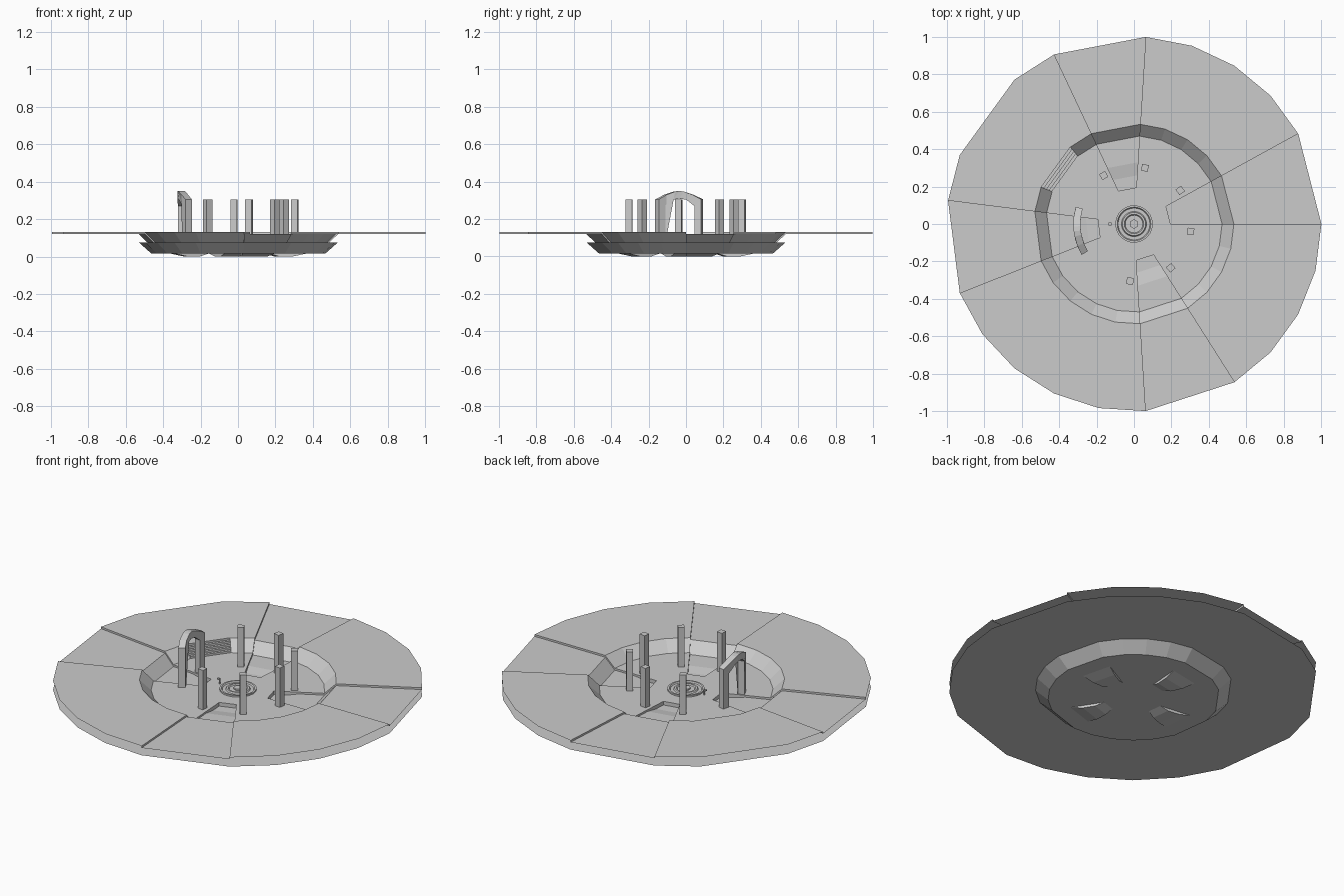
import bpy, bmesh
from math import sin, cos, tau, radians, pi

if "Cube" in bpy.data.objects:
    bpy.data.objects.remove(bpy.data.objects["Cube"])

STEP = tau / 25


def pt(r, k, z):
    return (r * cos(k * STEP), r * sin(k * STEP), z)


def make(name, polys):
    bm = bmesh.new()
    for p in polys:
        bm.faces.new([bm.verts.new(c) for c in p])
    bmesh.ops.remove_doubles(bm, verts=bm.verts, dist=0.0003)
    me = bpy.data.meshes.new(name)
    bm.to_mesh(me)
    bm.free()
    ob = bpy.data.objects.new(name, me)
    bpy.context.collection.objects.link(ob)
    return ob


def strip(profile, a, b):
    """Quads sweeping a radial profile (outside to inside) between two angles."""
    return [[pt(r0, a, z0), pt(r0, b, z0), pt(r1, b, z1), pt(r1, a, z1)]
            for (r0, z0), (r1, z1) in zip(profile, profile[1:])]


# Radial profiles
HIGH = [(1, .13), (.533, .13), (.47, .07), (.195, .07)]
ROAD = [(1, .119), (.533, .119), (.47, .059), (.33, .059), (.26, .048), (.195, .048)]
UNDER = [(1, .075), (.533, .075), (.465, .015)]
STAIR = [(1, .13)]
for i in range(5):
    r = .533 - .0155 * i
    STAIR += [(r, .13 - .012 * i), (r, .118 - .012 * i)]
STAIR += [(.195, .07)]

roads = [(0, 2), (6, 8), (12, 14), (19, 21)]
rim = [0, 2, 3, 4, 5, 6, 8, 9, 11, 12, 14, 15, 16, 17, 18, 19, 21, 22, 23, 24, 25]
segs = list(zip(rim, rim[1:]))

# Raised ground with bowl and stairs
ground = []
for a, b in segs:
    if (a, b) not in roads:
        ground += strip(STAIR if (a, b) == (9, 11) else HIGH, a, b)
ground.append([pt(.195, k, .07) for k in rim[:-1]])
make("ground", ground)

# Sunken roads with their side and end walls
road = []
for a, b in roads:
    road += strip(ROAD, a, b)
    for k in (a, b):
        for i in range(2):
            (h0, h1), (l0, l1) = HIGH[i:i + 2], ROAD[i:i + 2]
            road.append([pt(p[0], k, p[1]) for p in (h0, h1, l1, l0)])
        road.append([pt(r, k, z) for r, z in HIGH[2:] + ROAD[:1:-1]])
    road.append([pt(.195, a, .07), pt(.195, b, .07), pt(.195, b, .048), pt(.195, a, .048)])
make("sunken_roads", road)

# Underside shell, dipping below each road end
under = []
DIP = [(.465, .015), (.36, .015), (.29, 0), (.22, 0), (.17, .015)]
for a, b in segs:
    under += [f[::-1] for f in strip(UNDER, a, b)]
    if (a, b) in roads:
        under += [f[::-1] for f in strip(DIP, a, b)]
        for k in (a, b):
            under.append([pt(r, k, z) for r, z in DIP[1:]])
    else:
        under += [f[::-1] for f in strip([DIP[0], DIP[-1]], a, b)]
under.append([pt(.17, k, .015) for k in rim[:-1]][::-1])
make("underside", under)


def block(r, ang, z0, z1, w=.04):
    """Closed box standing at polar position, turned to face the centre."""
    c, s, h = cos(ang), sin(ang), w / 2
    ring = [((r + u) * c - v * s, (r + u) * s + v * c)
            for u, v in ((-h, -h), (h, -h), (h, h), (-h, h))]
    lo = [(x, y, z0) for x, y in ring]
    hi = [(x, y, z1) for x, y in ring]
    return [lo[::-1], hi] + [[lo[i], lo[(i + 1) % 4], hi[(i + 1) % 4], hi[i]] for i in range(4)]


# Six free pillars
for i, deg in enumerate((122, 79, 36, -7.5, -50, -94)):
    make(f"pillar_{i + 1}", block(.305, radians(deg), .065, .305, .036))

# Gateway: two pillars joined by a curved arch
A0, A1 = radians(163.5), radians(210.5)
outline = [(0, .065), (0, .305), (.2, .33), (.4, .347), (.5, .35), (.6, .347), (.8, .33), (1, .305), (1, .065),
           (.84, .065), (.84, .27), (.66, .303), (.5, .31), (.34, .303), (.16, .27), (.16, .065)]


def gate(r):
    return [(r * cos(A0 + t * (A1 - A0)), r * sin(A0 + t * (A1 - A0)), z) for t, z in outline]


inn, out = gate(.286), gate(.324)
n = len(outline)
arch = [[inn[i], inn[(i + 1) % n], out[(i + 1) % n], out[i]] for i in range(n)]
for i in range(n // 2):
    j = n - 1 - i
    if i + 1 < j:
        q = [i, i + 1, j - 1, j]
        if i + 1 != j - 1:
            arch += [[inn[k] for k in q][::-1], [out[k] for k in q]]
ob = make("gateway", arch)
bm = bmesh.new()
bm.from_mesh(ob.data)
bmesh.ops.recalc_face_normals(bm, faces=bm.faces)
bm.to_mesh(ob.data)
bm.free()

# Concentric ringed dais in the centre
prof = [(.1, .069), (.1, .079), (.09, .079), (.085, .072), (.067, .072), (.062, .08),
        (.052, .08), (.047, .074), (.025, .074)]
dais = []
for k in range(25):
    dais += strip(prof, k, k + 1)
dais.append([pt(.025, k, .074) for k in range(25)])
make("dais", dais)
bpy.ops.mesh.primitive_cylinder_add(vertices=6, radius=.025, depth=.012, location=(0, 0, .077))
bpy.context.object.name = "dais_knob"

# Small lever beside the dais
make("lever_post", block(.12, pi, .069, .1, .006))
make("lever_handle", block(.128, pi, .096, .103, .014))
